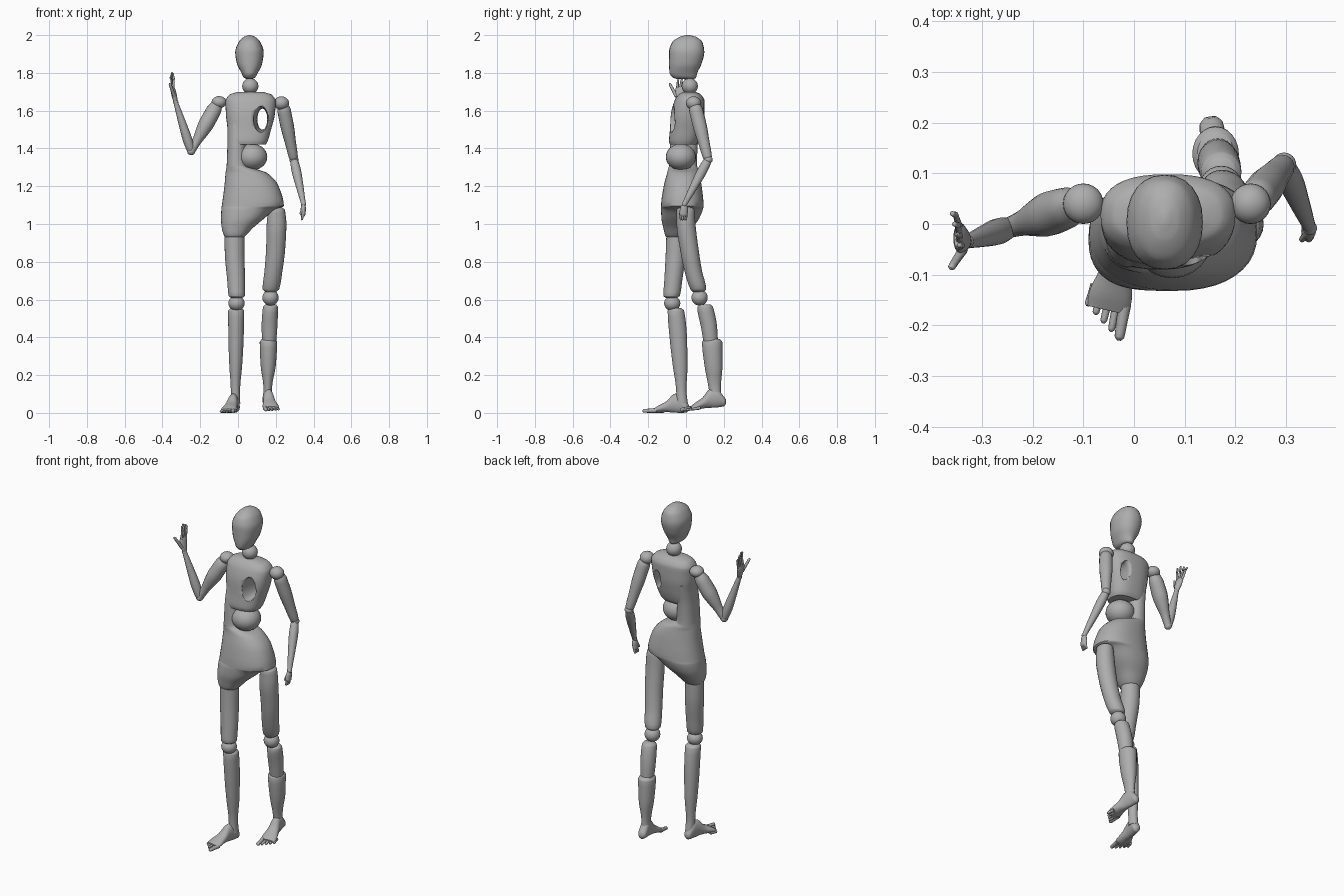
import bpy, bmesh, math
from mathutils import Vector, Matrix

cube = bpy.data.objects.get("Cube")
if cube:
    bpy.data.objects.remove(cube)

grey = bpy.data.materials.new("plain_grey")
grey.use_nodes = True
COLOUR = (0.42, 0.42, 0.42, 1)
grey.diffuse_color = COLOUR
grey.node_tree.nodes["Principled BSDF"].inputs["Base Color"].default_value = COLOUR


def finish(name, bm):
    bmesh.ops.recalc_face_normals(bm, faces=bm.faces)
    mesh = bpy.data.meshes.new(name)
    bm.to_mesh(mesh)
    bm.free()
    obj = bpy.data.objects.new(name, mesh)
    bpy.context.collection.objects.link(obj)
    mesh.materials.append(grey)
    bpy.ops.object.select_all(action='DESELECT')
    obj.select_set(True)
    bpy.context.view_layer.objects.active = obj
    bpy.ops.object.shade_smooth_by_angle(angle=math.radians(50))
    return obj


def smooth_rings(rings, steps):
    """Monotone cubic interpolation of ring spans along their first value."""
    secants = [[(q - p) / (b[0] - a[0]) for p, q in zip(a, b)] for a, b in zip(rings, rings[1:])]
    slopes = [secants[0]]
    for s, t in zip(secants, secants[1:]):
        slopes.append([2 * p * q / (p + q) if p * q > 0 else 0 for p, q in zip(s, t)])
    slopes.append(secants[-1])
    out = []
    for i in range(len(rings) - 1):
        a, b, h = rings[i], rings[i + 1], rings[i + 1][0] - rings[i][0]
        for k in range(steps):
            t = k / steps
            u = 1 - t
            out.append([p * u * u * (1 + 2 * t) + q * t * t * (3 - 2 * t) + h * (m * t * u * u - n * t * t * u)
                        for p, q, m, n in zip(a, b, slopes[i], slopes[i + 1])])
    return out + [list(rings[-1])]


def loft(name, rings, matrix=Matrix(), sides=24, power=1.0, steps=4):
    """Skin oval rings given as (z, x min, x max, y min, y max)."""
    bm = bmesh.new()
    loops = []
    bulge = lambda v: math.copysign(abs(v) ** power, v)
    for z, x0, x1, y0, y1 in smooth_rings(rings, steps):
        loop = []
        for i in range(sides):
            a = math.tau * i / sides
            p = Vector(((x0 + x1) / 2 + (x1 - x0) / 2 * bulge(math.cos(a)),
                        (y0 + y1) / 2 + (y1 - y0) / 2 * bulge(math.sin(a)), z))
            loop.append(bm.verts.new(matrix @ p))
        loops.append(loop)
    for a, b in zip(loops, loops[1:]):
        for i in range(sides):
            j = (i + 1) % sides
            bm.faces.new((a[i], a[j], b[j], b[i]))
    bm.faces.new(loops[0])
    bm.faces.new(loops[-1])
    return finish(name, bm)


def limb(name, a, b, profile, side=(0, 1, 0), sides=16):
    """Tapered part from a to b; profile holds (fraction, half width, half depth)."""
    a, b = Vector(a), Vector(b)
    axis = (b - a).normalized()
    x = Vector(side)
    x = (x - axis * x.dot(axis)).normalized()
    matrix = Matrix((x, axis.cross(x), axis)).transposed().to_4x4()
    matrix.translation = a
    length = (b - a).length
    return loft(name, [(t * length, -w, w, -d, d) for t, w, d in profile], matrix, sides)


def ball(name, centre, size):
    bm = bmesh.new()
    bmesh.ops.create_uvsphere(bm, u_segments=24, v_segments=14, radius=1)
    bmesh.ops.transform(bm, matrix=Matrix.Translation(centre) @ Matrix.Diagonal((*size, 1)), verts=bm.verts)
    return finish(name, bm)


def digit(name, a, b, r):
    limb(name, a, b, [(0, r, r), (.5, r * .85, r * .85), (.9, r * .75, r * .75), (1, r * .3, r * .3)], (.7, .7, .1), 8)


# Head and neck
loft("head", [(1.768, .045, .075, -.05, .045), (1.775, .03, .09, -.07, .053), (1.8, .018, .105, -.087, .06),
              (1.85, -.006, .128, -.09, .083), (1.91, -.015, .136, -.09, .097), (1.96, .002, .12, -.075, .088),
              (1.99, .03, .092, -.035, .055), (2.0, .055, .067, .0, .02)], power=.9)
ball("neck_ball", (.065, .02, 1.73), (.043, .043, .042))

# Chest with an opening through its left half
chest = loft("chest", [(1.42, -.055, .148, -.085, .055), (1.44, -.056, .158, -.09, .068), (1.5, -.056, .175, -.085, .085),
                       (1.58, -.064, .195, -.08, .097), (1.65, -.066, .2, -.062, .098), (1.685, -.045, .178, -.04, .08),
                       (1.7, .0, .13, -.015, .05)], sides=40, power=.8)
cutter = limb("chest_opening_cutter", (.133, .16, 1.555), (.118, -.16, 1.555),
              [(0, .026, .055), (.4, .028, .057), (.75, .04, .07), (1, .045, .075)], (1, 0, 0), 24)
cutter.hide_render = True
cutter.hide_viewport = True
cut = chest.modifiers.new("opening", 'BOOLEAN')
cut.operation = 'DIFFERENCE'
cut.solver = 'EXACT'
cut.object = cutter

# Waist and the right flank flowing into the pelvis
ball("waist_ball", (.075, -.027, 1.355), (.08, .08, .07))
loft("flank_and_pelvis", [(.925, -.06, .025, -.09, -.01), (.935, -.072, .038, -.108, .002), (.98, -.086, .08, -.12, .035),
                          (1.03, -.09, .14, -.13, .07), (1.08, -.088, .2, -.132, .09), (1.095, -.086, .243, -.132, .093),
                          (1.2, -.072, .215, -.118, .083), (1.27, -.066, .155, -.1, .07), (1.29, -.063, .1, -.095, .065),
                          (1.31, -.06, .05, -.09, .058), (1.42, -.056, .045, -.085, .062), (1.55, -.05, .05, -.07, .085)],
     sides=40, power=.88)

# Legs
loft("right_thigh", [(.608, -.035, .022, -.105, -.05), (.62, -.05, .037, -.12, -.033), (.7, -.057, .037, -.115, -.02),
                     (.85, -.07, .034, -.107, -.002), (.98, -.072, .034, -.103, .0)])
ball("right_knee", (-.008, -.073, .58), (.043, .043, .04))
loft("right_shin", [(.05, -.038, .012, -.05, .01), (.12, -.038, .011, -.052, .002), (.25, -.046, .022, -.07, .008),
                    (.4, -.051, .03, -.087, .005), (.54, -.052, .033, -.097, -.01), (.555, -.04, .02, -.085, -.025)])
loft("left_thigh", [(.64, .145, .2, .035, .095), (.655, .13, .218, .023, .107), (.75, .14, .235, -.008, .085),
                    (.87, .149, .25, -.032, .066), (1.0, .152, .256, -.05, .05), (1.075, .162, .248, -.05, .045),
                    (1.09, .18, .23, -.03, .025)])
ball("left_knee", (.172, .072, .61), (.043, .043, .042))
loft("left_upper_shin", [(.36, .13, .2, .095, .17), (.45, .125, .208, .08, .165), (.56, .132, .212, .06, .143),
                         (.575, .145, .2, .075, .13)])
loft("left_lower_shin", [(.06, .134, .18, .13, .19), (.13, .135, .18, .12, .184), (.25, .12, .2, .098, .193),
                         (.375, .115, .207, .085, .192), (.39, .125, .197, .1, .18)])


def foot(side_name, heel, yaw, pitch, inner):
    """Foot lofted from heel to toes; inner is the x sign of the big toe side."""
    basis = Matrix(((1, 0, 0), (0, 0, -1), (0, 1, 0))).to_4x4()
    matrix = Matrix.Translation(heel) @ Matrix.Rotation(yaw, 4, 'Z') @ Matrix.Rotation(pitch, 4, 'X') @ basis
    loft(side_name + "_foot", [(0, -.012, .012, .015, .04), (.012, -.023, .023, .002, .06), (.045, -.026, .026, 0, .105),
                               (.08, -.027, .027, .002, .1), (.12, -.034, .034, .004, .062), (.165, -.043, .043, 0, .038),
                               (.19, -.04, .04, .002, .022)], matrix)
    for i in range(5):
        x, r = inner * (.031 - .0165 * i), .013 if i == 0 else .009
        start = matrix @ Vector((x, r, .17 - .006 * i))
        digit(f"{side_name}_toe_{i + 1}", start, matrix @ Vector((x * 1.15, r * .8, .243 - .013 * i)), r)


foot("right", (-.01, .015, 0), math.radians(-13), 0, 1)
foot("left", (.15, .214, .035), math.radians(8), math.radians(7), -1)

# Arms
UPPER = [(0, .025, .025), (.12, .037, .036), (.35, .037, .036), (.7, .03, .029), (.95, .024, .024), (1, .018, .018)]
DELTOID = [(0, .025, .03), (.15, .04, .04), (.4, .044, .041), (.6, .036, .034), (.8, .025, .024), (1, .02, .02)]
FORE = [(0, .018, .018), (.06, .023, .022), (.25, .026, .025), (.6, .021, .02), (1, .013, .012)]
r_elbow, r_wrist = (-.248, -.008, 1.385), (-.33, -.035, 1.645)
l_elbow, l_wrist = (.296, .117, 1.34), (.347, -.008, 1.105)
ball("right_shoulder", (-.1, .04, 1.645), (.04, .04, .032))
ball("left_shoulder", (.23, .04, 1.64), (.04, .04, .036))
limb("right_upper_arm", (-.11, .04, 1.635), r_elbow, DELTOID)
limb("left_upper_arm", (.237, .045, 1.635), l_elbow, UPPER)
limb("right_forearm", r_elbow, r_wrist, FORE)
limb("left_forearm", l_elbow, l_wrist, FORE)
ball("right_elbow", r_elbow, (.021, .021, .021))
ball("left_elbow", l_elbow, (.024, .024, .022))
ball("right_wrist", r_wrist, (.014, .014, .014))
ball("left_wrist", l_wrist, (.014, .014, .014))

# Raised right hand and hanging left hand
PALM = [(0, .013, .01), (.4, .024, .014), (.8, .03, .013), (1, .025, .008)]
limb("right_palm", r_wrist, (-.347, -.025, 1.725), PALM)
for i in range(4):
    bend = (-.352 + .004 * i, .018 - .02 * i, 1.765)
    reach = 1.78 + .012 * min(i, 2) - .006 * (i == 3)
    digit(f"right_finger_{i + 1}", (-.345, -.004 - .014 * i, 1.715), bend, .0075)
    digit(f"right_fingertip_{i + 1}", bend, (-.36 + .005 * i, .021 - .021 * i, reach), .0065)
digit("right_thumb", (-.337, -.05, 1.675), (-.362, -.088, 1.745), .01)
limb("left_palm", l_wrist, (.343, -.015, 1.04), [(0, .012, .01), (.4, .021, .014), (.8, .022, .014), (1, .015, .008)])
for i in range(4):
    digit(f"left_finger_{i + 1}", (.345, -.029 + .01 * i, 1.055), (.337, -.027 + .009 * i, 1.02), .0075)
digit("left_thumb", (.342, -.018, 1.085), (.33, -.032, 1.05), .008)
